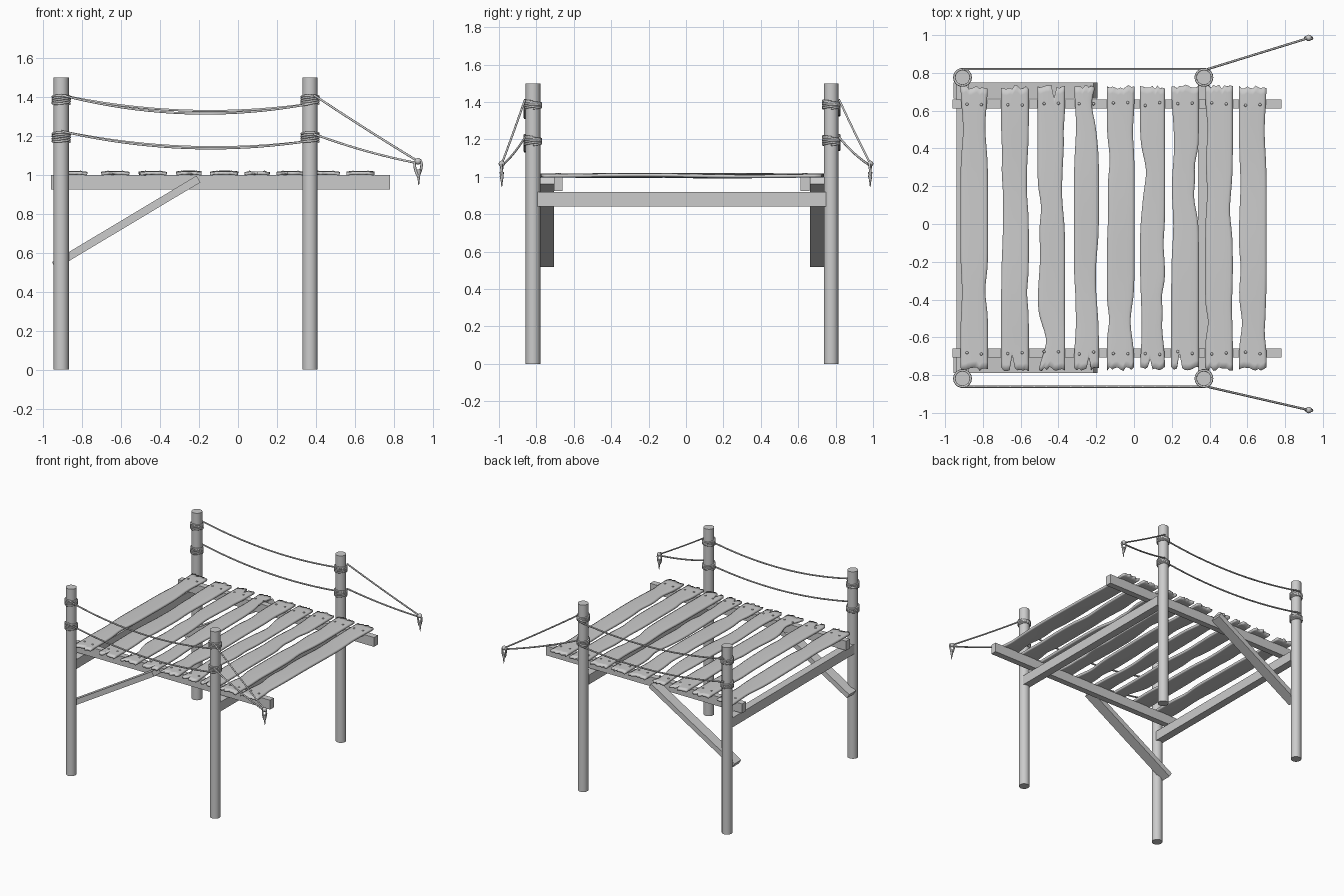
import bpy, bmesh, math, random
from mathutils import Vector, Matrix

if "Cube" in bpy.data.objects:
    bpy.data.objects.remove(bpy.data.objects["Cube"])

random.seed(4)
POST_X = (-0.908, 0.37)
POST_Y = {-1: -0.818, 1: 0.776}
RAIL_Y = {-1: -0.683, 1: 0.635}
SIDE_NAME = {-1: "front", 1: "back"}
R = 0.039


def mesh_object(name, bm, smooth=None):
    me = bpy.data.meshes.new(name)
    bm.to_mesh(me)
    bm.free()
    ob = bpy.data.objects.new(name, me)
    bpy.context.collection.objects.link(ob)
    if smooth:
        bpy.ops.object.select_all(action='DESELECT')
        bpy.context.view_layer.objects.active = ob
        ob.select_set(True)
        bpy.ops.object.shade_smooth_by_angle(angle=math.radians(smooth))
    return ob


def box(name, centre, size, tilt=0.0):
    bm = bmesh.new()
    m = Matrix.Translation(centre) @ Matrix.Rotation(tilt, 4, 'Y') @ Matrix.Diagonal((*size, 1))
    bmesh.ops.create_cube(bm, size=1, matrix=m)
    return mesh_object(name, bm)


def rope(name, paths, radius=0.006, cyclic=False):
    cu = bpy.data.curves.new(name, 'CURVE')
    cu.dimensions = '3D'
    cu.bevel_depth = radius
    cu.bevel_resolution = 1
    cu.use_fill_caps = True
    for pts in paths:
        sp = cu.splines.new('POLY')
        sp.points.add(len(pts) - 1)
        for p, co in zip(sp.points, pts):
            p.co = (*co, 1)
        sp.use_cyclic_u = cyclic
        sp.use_smooth = True
    ob = bpy.data.objects.new(name, cu)
    bpy.context.collection.objects.link(ob)
    return ob


def sagging(a, b, sag, n=20):
    a, b = Vector(a), Vector(b)
    return [a.lerp(b, i / n) - Vector((0, 0, 4 * sag * (i / n) * (1 - i / n))) for i in range(n + 1)]


def wrap(x, y, z0, z1, turns=5):
    n = turns * 18
    pts = []
    for i in range(n + 1):
        a = math.tau * i / 18
        z = z0 + (z1 - z0) * i / n + 0.005 * math.sin(a + i * 0.04)
        pts.append((x + 0.044 * math.cos(a), y + 0.044 * math.sin(a), z))
    return pts


for s, side in SIDE_NAME.items():
    py = POST_Y[s]
    # posts with rope bindings
    for x, end in zip(POST_X, ("left", "right")):
        bm = bmesh.new()
        bmesh.ops.create_cone(bm, cap_ends=True, segments=24, radius1=R, radius2=R, depth=1.5,
                              matrix=Matrix.Translation((x, py, 0.75)))
        mesh_object(f"{side}_{end}_post", bm, 40)
        rope(f"{side}_{end}_binding", [wrap(x, py, 1.365, 1.405), wrap(x, py, 1.17, 1.215)])
    # long rail under the planks
    box(f"{side}_rail", (-0.09, RAIL_Y[s], 0.9625), (1.74, 0.048, 0.075))
    # diagonal brace against the inner side of the post
    by = py - s * 0.07
    a, b = Vector((-0.945, by, 0.535)), Vector((-0.203, by, 0.979))
    d = b - a
    box(f"{side}_brace", (a + b) / 2, (d.length, 0.084, 0.04), -math.atan2(d.z, d.x))
    # hand ropes between the posts, and loose ropes to the knot
    ry = py + s * 0.044
    dz = 0.007 * s
    x0, x1 = POST_X
    knot = Vector((0.925, s * 0.985, 1.07))
    rope(f"{side}_hand_ropes", [
        sagging((x0, ry, 1.41), (x1, ry, 1.365), 0.064 - dz),
        sagging((x0, ry, 1.225), (x1, ry, 1.175), 0.058 - dz / 2)])
    rope(f"{side}_loose_ropes", [
        sagging((x1 + 0.02, ry, 1.41), knot, 0.004),
        sagging((x1 + 0.02, ry, 1.21), knot - Vector((0, 0, 0.01)), 0.012)])
    # knot loop with hanging tail
    loop = []
    for i in range(24):
        t = math.tau * i / 24
        w = 0.024 * math.sin(t) * math.sin(t / 2) ** 1.2
        loop.append(knot + Vector((w, 0.004 * math.sin(2 * t), -0.035 - 0.045 * math.cos(t))))
    rope(f"{side}_knot_loop", [loop], 0.007, True)
    bm = bmesh.new()
    bmesh.ops.create_cone(bm, cap_ends=True, segments=10, radius1=0.002, radius2=0.012, depth=0.08,
                          matrix=Matrix.Translation(knot + Vector((0.003, 0, -0.083))))
    bmesh.ops.create_uvsphere(bm, u_segments=12, v_segments=8, radius=0.017,
                              matrix=Matrix.Translation(knot))
    mesh_object(f"{side}_knot", bm, 40)

# cross beams joining front and back posts
for x, end in zip(POST_X, ("left", "right")):
    box(f"{end}_cross_beam", (x, -0.024, 0.88), (0.062, 1.546, 0.076))

# planks: weathered boards with wavy edges, ragged and split ends
CENTRES = (-0.846, -0.63, -0.438, -0.252, -0.071, 0.098, 0.27, 0.45, 0.629)
# large worn hollows by plank: (edge, y, depth)
HOLLOWS = {2: (-1, -0.62, 0.045), 3: (1, 0.64, 0.036), 5: (-1, 0.28, 0.03)}
COLS, ROWS = 10, 44


def worn(bumps, y):
    return sum(depth * math.exp(-((y - c) / w) ** 2) for c, depth, w in bumps)


for k, cx in enumerate(CENTRES):
    half = 0.066 if k in (3, 5) else 0.073
    # shallow random wear on both edges
    bumps = {e: [(random.uniform(-0.6, 0.6), random.uniform(0.004, 0.016), random.uniform(0.06, 0.16))
                 for _ in range(3)] for e in (-1, 1)}
    if k in HOLLOWS:
        edge, y, depth = HOLLOWS[k]
        bumps[edge].append((y, depth, 0.11))
    # ragged ends, with a narrow split in the more weathered middle boards
    jag = {e: [random.uniform(0, 0.024) for _ in range(COLS + 1)] for e in (-1, 1)}
    if 0 < k < 7 and k != 4:
        jag[random.choice((-1, 1))][random.randint(2, COLS - 2)] = random.uniform(0.06, 0.1)
    phase, amp = random.uniform(0, 6), random.uniform(0.002, 0.006)
    bm = bmesh.new()
    grid = []
    for j in range(COLS + 1):
        u = j / COLS
        lo, hi = -0.78 + jag[-1][j], 0.738 - jag[1][j]
        column = []
        for i in range(ROWS + 1):
            y = lo + (hi - lo) * i / ROWS
            x = (cx - half + worn(bumps[-1], y)) * (1 - u) + (cx + half - worn(bumps[1], y)) * u
            fade = max(0, 1 - (y / 0.66) ** 2)
            z = 1.017 + amp * fade * math.sin(4 * y + phase) - 0.004 * (2 * u - 1) ** 4
            column.append(bm.verts.new((x, y, z)))
        grid.append(column)
    for j in range(COLS):
        for i in range(ROWS):
            bm.faces.new((grid[j][i], grid[j + 1][i], grid[j + 1][i + 1], grid[j][i + 1]))
    plank = mesh_object(f"plank_{k + 1}", bm, 35)
    mod = plank.modifiers.new("thickness", 'SOLIDIFY')
    mod.thickness = 0.017
    mod.offset = -1

    # nail heads, two at each end
    bm = bmesh.new()
    for u in (-0.038, 0.038):
        for s in (-1, 1):
            p = (cx + u, RAIL_Y[s] + random.uniform(-0.008, 0.008), 1.016)
            bmesh.ops.create_uvsphere(bm, u_segments=10, v_segments=6, radius=1,
                                      matrix=Matrix.Translation(p) @ Matrix.Diagonal((0.008, 0.008, 0.006, 1)))
    mesh_object(f"plank_{k + 1}_nails", bm, 60)
